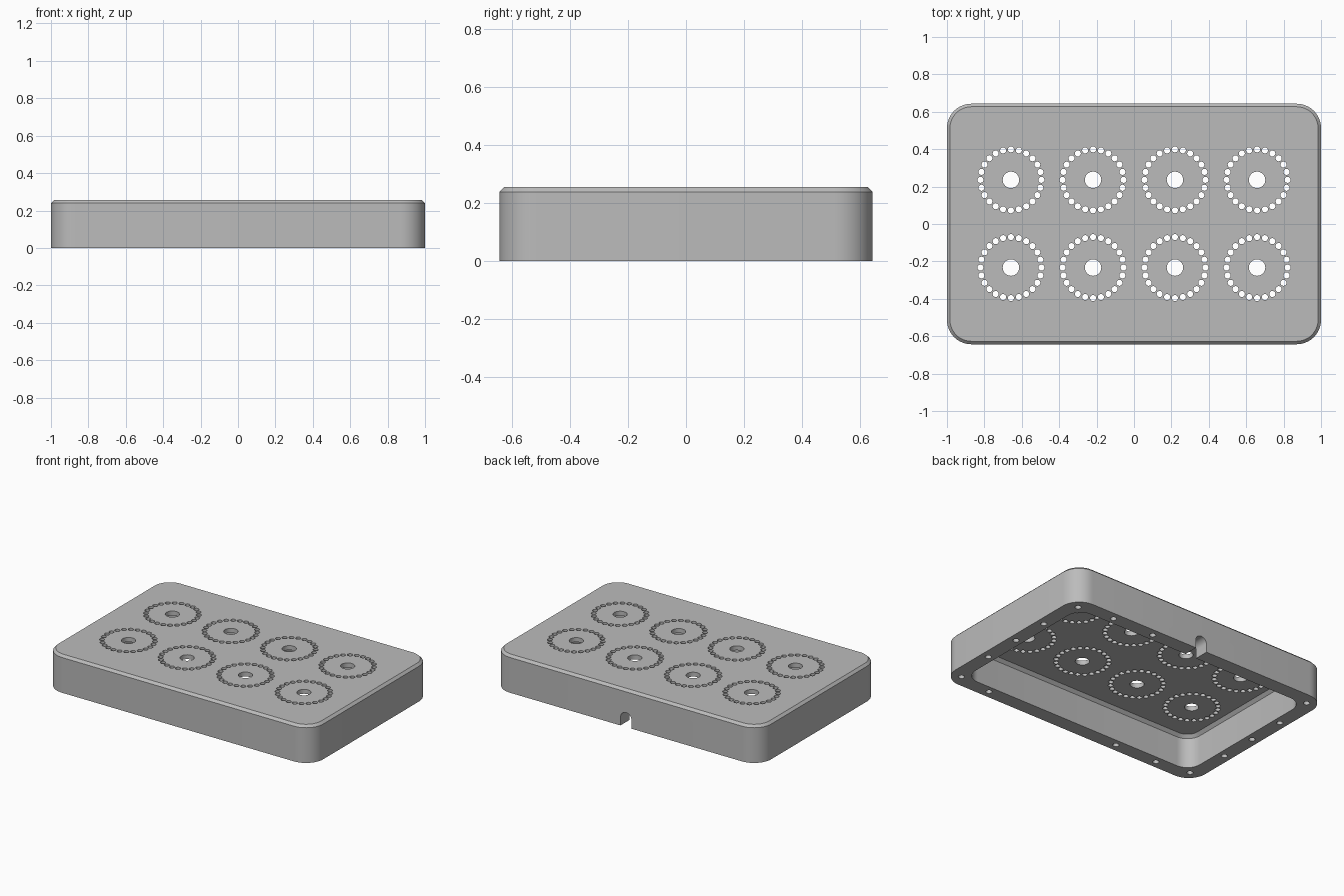
import bpy, bmesh, math
from mathutils import Matrix

if "Cube" in bpy.data.objects:
    bpy.data.objects.remove(bpy.data.objects["Cube"], do_unlink=True)

HX, HY, HEIGHT = 1.0, 0.643, 0.255
WALL = 0.1
CEILING = 0.225

grey = bpy.data.materials.new("plain grey")
grey.use_nodes = True
colour = (0.5, 0.5, 0.5, 1)
grey.diffuse_color = colour
grey.node_tree.nodes["Principled BSDF"].inputs["Base Color"].default_value = colour


def finish(name, bm):
    bmesh.ops.recalc_face_normals(bm, faces=bm.faces)
    mesh = bpy.data.meshes.new(name)
    bm.to_mesh(mesh)
    bm.free()
    mesh.materials.append(grey)
    obj = bpy.data.objects.new(name, mesh)
    bpy.context.collection.objects.link(obj)
    return obj


def rounded_block(name, hx, hy, radius, layers, steps=10):
    """Stack of rounded rectangles; each layer is (inset, height)."""
    bm = bmesh.new()
    rings = []
    for inset, z in layers:
        ring = []
        for quarter, (sx, sy) in enumerate([(1, 1), (-1, 1), (-1, -1), (1, -1)]):
            for i in range(steps + 1):
                a = (quarter + i / steps) * math.pi / 2
                ring.append(bm.verts.new((sx * (hx - radius) + (radius - inset) * math.cos(a),
                                          sy * (hy - radius) + (radius - inset) * math.sin(a), z)))
        rings.append(ring)
    n = len(rings[0])
    for low, high in zip(rings, rings[1:]):
        for i in range(n):
            j = (i + 1) % n
            bm.faces.new((low[i], low[j], high[j], high[i]))
    bm.faces.new(rings[0])
    bm.faces.new(rings[-1])
    return finish(name, bm)


def add_pin(bm, x, y, z0, z1, radius, sides):
    bmesh.ops.create_cone(bm, cap_ends=True, segments=sides, radius1=radius, radius2=radius,
                          depth=z1 - z0, matrix=Matrix.Translation((x, y, (z0 + z1) / 2)))


# Main housing with a bevelled top edge
housing = rounded_block("housing", HX, HY, 0.13,
                        [(0, 0), (0, HEIGHT - 0.016), (0.016, HEIGHT)])

# Hollow underside
cavity = rounded_block("cavity_cutter", HX - WALL, HY - WALL, 0.1,
                       [(0, -0.05), (0, CEILING - 0.02), (0.02, CEILING)])

# Eight round openings, each with a ring of small vents
bm = bmesh.new()
for x in (-0.658, -0.219, 0.219, 0.658):
    for y in (-0.233, 0.236):
        add_pin(bm, x, y, 0.18, 0.3, 0.044, 32)
        for k in range(24):
            a = k * math.tau / 24
            add_pin(bm, x + 0.163 * math.cos(a), y + 0.163 * math.sin(a), 0.18, 0.3, 0.0165, 12)
openings = finish("opening_cutter", bm)

# Screw holes in the bottom rim
screws = [(sx * 0.917, sy * 0.558) for sx in (-1, 1) for sy in (-1, 1)]
screws += [(sx * 0.947, y) for sx in (-1, 1) for y in (-0.265, 0, 0.265)]
screws += [(0.66, 0.59), (0.345, 0.59), (0.67, -0.59), (-0.35, -0.59), (-0.67, -0.59)]
bm = bmesh.new()
for x, y in screws:
    add_pin(bm, x, y, -0.05, 0.12, 0.02, 16)
screw_holes = finish("screw_hole_cutter", bm)

# Arched cable slot through the back wall
bm = bmesh.new()
arch = [(-0.042, -0.05)] + [(-0.042 * math.cos(i * math.pi / 12), 0.056 + 0.042 * math.sin(i * math.pi / 12))
                            for i in range(13)] + [(0.042, -0.05)]
face = bm.faces.new([bm.verts.new((x, 0.48, z)) for x, z in arch])
out = bmesh.ops.extrude_face_region(bm, geom=[face])
bmesh.ops.translate(bm, vec=(0, 0.25, 0),
                    verts=[v for v in out["geom"] if isinstance(v, bmesh.types.BMVert)])
slot = finish("cable_slot_cutter", bm)

# Cut everything, then discard the cutters
bpy.ops.object.select_all(action="DESELECT")
bpy.context.view_layer.objects.active = housing
housing.select_set(True)
for cutter in (cavity, openings, screw_holes, slot):
    cutter.hide_render = True
    mod = housing.modifiers.new(cutter.name, "BOOLEAN")
    mod.operation = "DIFFERENCE"
    mod.solver = "EXACT"
    mod.object = cutter
    bpy.ops.object.modifier_apply(modifier=mod.name)
    bpy.data.objects.remove(cutter, do_unlink=True)

bpy.ops.object.shade_smooth_by_angle(angle=math.radians(32))
